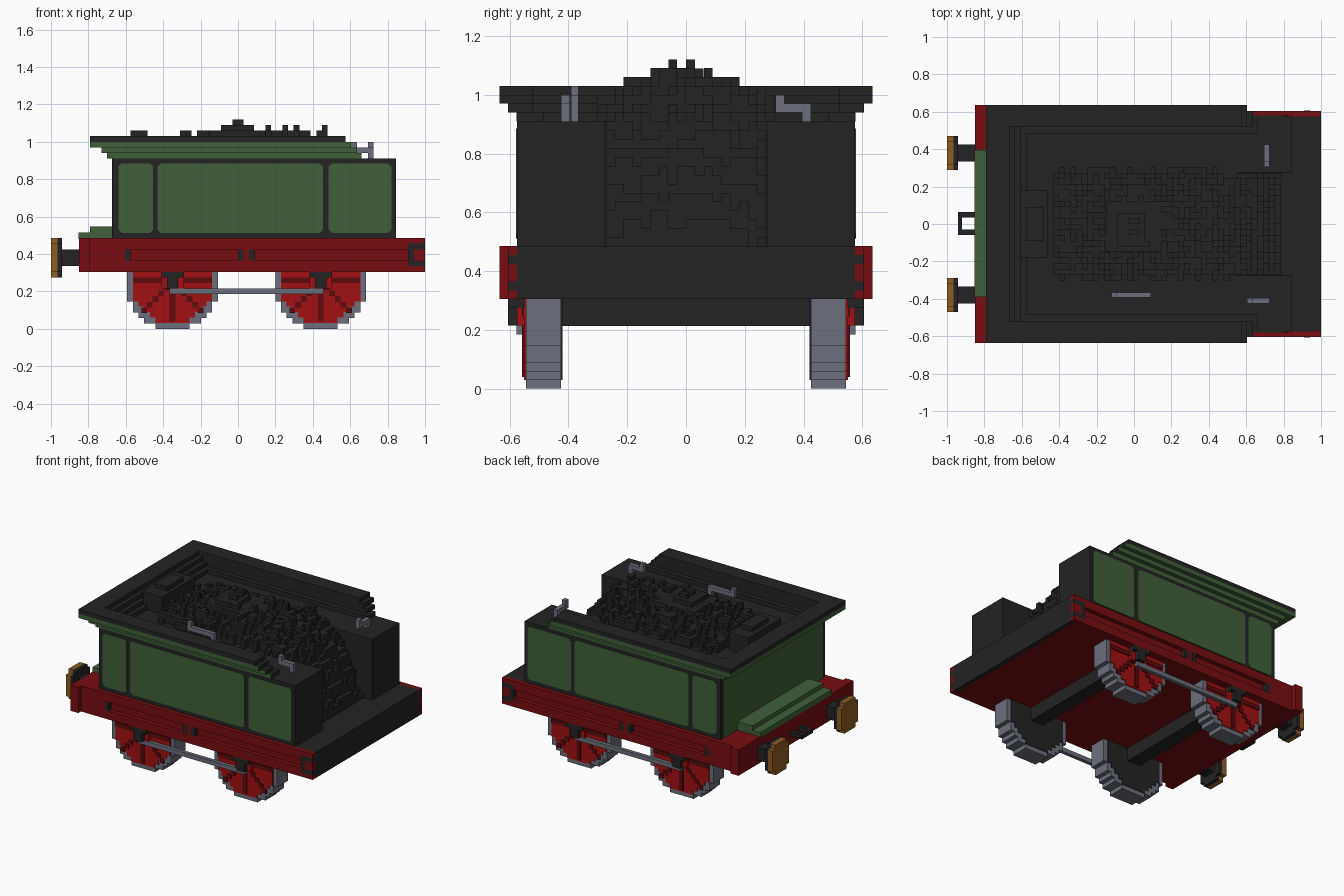
import bpy, bmesh, math, random
from mathutils import Matrix, Vector, noise

if "Cube" in bpy.data.objects:
    bpy.data.objects.remove(bpy.data.objects["Cube"])

U = 0.0303  # block size


def mat(name, r, g, b):
    m = bpy.data.materials.new(name)
    m.use_nodes = True
    m.diffuse_color = (r, g, b, 1)
    n = m.node_tree.nodes["Principled BSDF"]
    n.inputs["Base Color"].default_value = (r, g, b, 1)
    n.inputs["Roughness"].default_value = 0.8
    return m


BLACK = mat("soot black", 0.017, 0.017, 0.017)
GREEN = mat("body green", 0.052, 0.115, 0.041)
RED = mat("frame red", 0.19, 0.004, 0.006)
BRIGHT = mat("wheel red", 0.36, 0.005, 0.006)
DARK = mat("spoke red", 0.11, 0.003, 0.004)
STEEL = mat("steel grey", 0.15, 0.16, 0.20)
BRASS = mat("buffer brown", 0.27, 0.11, 0.018)


def add_box(bm, x0, x1, y0, y1, z0, z1):
    m = (Matrix.Translation(((x0 + x1) / 2, (y0 + y1) / 2, (z0 + z1) / 2))
         @ Matrix.Diagonal((x1 - x0, y1 - y0, z1 - z0, 1)))
    bmesh.ops.create_cube(bm, size=1, matrix=m)


def finish(name, bm, *mats):
    me = bpy.data.meshes.new(name)
    bm.normal_update()
    bm.to_mesh(me)
    bm.free()
    for m in mats:
        me.materials.append(m)
    ob = bpy.data.objects.new(name, me)
    bpy.context.scene.collection.objects.link(ob)
    return ob


def boxes(name, m, *bs):
    bm = bmesh.new()
    for b in bs:
        add_box(bm, *b)
    return finish(name, bm, m)


def both(name, m, *bs):
    """Boxes given on the +y side, repeated on the -y side."""
    return boxes(name, m, *bs, *[(b[0], b[1], -b[3], -b[2], b[4], b[5]) for b in bs])


def disc_rows(r):
    """Rows (low, high, half width) of a blocky disc of radius r."""
    n = round(2 * r / U)
    for i in range(n):
        t = -r + (i + 0.5) * 2 * r / n
        w = max(1, round(math.sqrt(max(r * r - t * t, 0)) / U)) * U
        yield t - r / n, t + r / n, w


# --- Frame and deck ---
boxes("frame_core", RED, (-0.82, 0.97, -0.575, 0.575, 0.305, 0.48))
boxes("buffer_beam", RED, (-0.85, -0.79, -0.635, 0.635, 0.305, 0.485))
boxes("front_deck", RED, (-0.79, -0.67, -0.605, 0.605, 0.46, 0.485))
boxes("deck", BLACK, (-0.67, 0.97, -0.575, 0.575, 0.475, 0.485))
boxes("end_plate", BLACK, (0.97, 1.0, -0.575, 0.575, 0.305, 0.485))
both("side_frame", RED,
     (-0.79, 1.0, 0.575, 0.605, 0.305, 0.335), (-0.79, 0.91, 0.575, 0.605, 0.335, 0.365),
     (-0.79, 0.91, 0.575, 0.605, 0.425, 0.455), (-0.79, 1.0, 0.575, 0.605, 0.455, 0.485),
     (-0.79, -0.605, 0.575, 0.605, 0.365, 0.425), (0.03, 0.06, 0.575, 0.605, 0.365, 0.425),
     (0.94, 1.0, 0.575, 0.605, 0.365, 0.425))
both("frame_brackets", BLACK,
     *[(x, x + U, 0.575, 0.606, 0.365, 0.425) for x in (-0.605, 0.0, 0.06, 0.91)],
     (0.91, 1.0, 0.575, 0.605, 0.335, 0.365), (0.91, 1.0, 0.575, 0.605, 0.425, 0.455))
boxes("front_step", GREEN, (-0.852, -0.67, -0.39, 0.395, 0.48, 0.516),
      (-0.79, -0.67, -0.39, 0.395, 0.516, 0.546))

# --- Body with rear side bunkers ---
boxes("body", BLACK, (-0.67, 0.55, -0.575, 0.575, 0.485, 0.91),
      (0.55, 0.845, 0.275, 0.575, 0.485, 0.91), (0.55, 0.845, -0.575, -0.275, 0.485, 0.91))


def panel(name, x0, x1, z0, z1, s):
    """Thin side plate with cut corners."""
    c, bm = 0.018, bmesh.new()
    pts = [(x0 + c, z0), (x1 - c, z0), (x1, z0 + c), (x1, z1 - c),
           (x1 - c, z1), (x0 + c, z1), (x0, z1 - c), (x0, z0 + c)]
    f = bm.faces.new([bm.verts.new((x, s * 0.57, z)) for x, z in pts])
    ext = bmesh.ops.extrude_face_region(bm, geom=[f])["geom"]
    bmesh.ops.translate(bm, vec=(0, s * 0.009, 0),
                        verts=[v for v in ext if isinstance(v, bmesh.types.BMVert)])
    bmesh.ops.recalc_face_normals(bm, faces=bm.faces)
    finish(name, bm, GREEN)


for s, side in ((1, "left"), (-1, "right")):
    for i, (a, b) in enumerate(((-0.64, -0.455), (-0.43, 0.455), (0.485, 0.82))):
        panel(f"{side}_panel_{i + 1}", a, b, 0.512, 0.885, s)
boxes("end_panel", GREEN, (-0.674, -0.66, -0.548, 0.548, 0.487, 0.91))

# --- Stepped flare around the coal space: green outside, black inside and on top ---
bm = bmesh.new()
# outer front x, rear x, outer y, inner front x, inner y, bottom z, top z
for xo, xr, yo, xi, yi, z0, z1 in (
        (-0.70, 0.66, 0.576, -0.575, 0.485, 0.91, 0.94),
        (-0.73, 0.635, 0.605, -0.605, 0.52, 0.94, 0.97),
        (-0.79, 0.605, 0.635, -0.635, 0.52, 0.97, 1.0)):
    add_box(bm, xo, xr, yi, yo, z0, z1)
    add_box(bm, xo, xr, -yo, -yi, z0, z1)
    add_box(bm, xo, xi, -yi, yi, z0, z1)
bm.normal_update()
for f in bm.faces:
    n, c = f.normal, f.calc_center_median()
    outward = (n.y * c.y > 0 and abs(c.y) > 0.56) or (n.x < -0.9 and c.x < -0.68) or n.z < -0.9
    f.material_index = 1 if outward else 0
finish("flare", bm, BLACK, GREEN)
boxes("rim", BLACK, (-0.79, 0.575, 0.52, 0.635, 1.0, 1.03),
      (-0.79, 0.575, -0.635, -0.52, 1.0, 1.03), (-0.79, -0.665, -0.52, 0.52, 1.0, 1.03))
boxes("water_filler", BLACK, (-0.61, -0.46, -0.18, 0.18, 0.91, 1.03),
      (-0.575, -0.485, -0.09, 0.09, 1.03, 1.06))

# --- Coal heap, spilling down to the deck at the rear ---
random.seed(4)
bm = bmesh.new()
for i in range(40):
    for j in range(20):
        x, y = -0.43 + (i + 0.5) * U, (j - 9.5) * U
        edge = max(abs(y) / 0.30, (-0.05 - x) / 0.42, 0)
        h = 1.055 - 0.10 * edge ** 2 - 0.04 * abs(x - 0.05)
        h += 0.05 * noise.noise(Vector((x * 14, y * 14, 3))) + random.uniform(-0.035, 0.025)
        if x > 0.45:
            h -= 0.42 * ((x - 0.45) / 0.31) ** 2
        base = 0.485 if x > 0.54 else 0.90
        if x > 0.55 and abs(y) > 0.275 or edge > 0.9 and random.random() < 0.4:
            continue
        top = round(h / U) * U
        if top > base + 0.01:
            add_box(bm, x - U / 2, x + U / 2, y - U / 2, y + U / 2, base, top)
add_box(bm, -0.03, 0.03, -0.06, -0.03, 1.0, 1.12)
add_box(bm, -0.03, 0.03, 0.0, 0.03, 1.0, 1.12)
add_box(bm, -0.09, 0.06, -0.12, 0.06, 1.0, 1.09)
add_box(bm, -0.15, 0.15, -0.15, 0.12, 0.95, 1.06)
finish("coal", bm, BLACK)

# --- Cranked handles ---
boxes("long_handle", STEEL, (-0.12, 0.09, -0.392, -0.365, 0.97, 1.0),
      (-0.12, -0.09, -0.392, -0.365, 1.0, 1.03), (0.06, 0.09, -0.392, -0.365, 0.91, 0.97))
boxes("right_handle", STEEL, (0.605, 0.725, -0.425, -0.395, 0.94, 0.97),
      (0.605, 0.635, -0.425, -0.395, 0.97, 1.0), (0.695, 0.725, -0.425, -0.395, 0.91, 0.94))
boxes("left_handle", STEEL, (0.695, 0.725, 0.305, 0.425, 0.94, 0.97),
      (0.695, 0.725, 0.305, 0.335, 0.97, 1.0), (0.695, 0.725, 0.395, 0.425, 0.91, 0.94))

# --- Wheels, axles and rods ---
R, ZC = 0.25, 0.25


def wheel_layer(name, m, x, r, y0, y1):
    both(name, m, *[(x - w, x + w, y0, y1, ZC + a, min(ZC + b, 0.306))
                    for a, b, w in disc_rows(r) if ZC + a < 0.30])


for tag, x in (("front", -0.35), ("rear", 0.442)):
    wheel_layer(tag + "_tyres", STEEL, x, R, 0.425, 0.545)
    wheel_layer(tag + "_wheel_faces", BRIGHT, x, R - U, 0.54, 0.551)
    wheel_layer(tag + "_wheel_backs", BLACK, x, R - U, 0.42, 0.43)
    # spokes: stepped diagonals, one upright and one level bar
    spokes = [(x - 0.21, x + 0.21, 0.55, 0.558, 0.245, 0.275),
              (x - 0.015, x + 0.015, 0.55, 0.558, 0.04, 0.25)]
    for k in range(1, 6):
        for s in (-1, 1):
            cx = x + s * k * U
            spokes.append((cx - U / 2, cx + U / 2, 0.55, 0.558, 0.235 - k * U, 0.235 - (k - 1) * U))
    both(tag + "_spokes", DARK, *spokes)
    both(tag + "_wheel_bosses", BRIGHT, (x - 0.06, x + 0.06, 0.55, 0.575, 0.215, 0.275))
    both(tag + "_hubs", BLACK, (x - 0.03, x + 0.03, 0.55, 0.605, 0.215, 0.28),
         (x - 0.06, x + 0.06, 0.55, 0.605, 0.275, 0.305))
    boxes(tag + "_axle", BLACK, (x - 0.05, x + 0.05, -0.43, 0.43, 0.213, 0.305))
both("coupling_rods", STEEL, (-0.365, 0.457, 0.552, 0.577, 0.185, 0.215))

# --- Buffers and coupling ---
for name, m, x0, x1 in (("buffer_faces", BRASS, -1.0, -0.965), ("buffer_backs", BLACK, -0.965, -0.94)):
    both(name, m, *[(x0, x1, 0.38 - w, 0.38 + w, 0.38 + a, 0.38 + b)
                    for a, b, w in disc_rows(0.105)])
both("buffer_shafts", BLACK, (-0.94, -0.85, 0.335, 0.425, 0.335, 0.425))
boxes("coupling", BLACK, (-0.94, -0.92, -0.06, 0.065, 0.365, 0.395),
      (-0.92, -0.85, -0.06, -0.03, 0.365, 0.395), (-0.92, -0.85, 0.035, 0.065, 0.365, 0.395))
